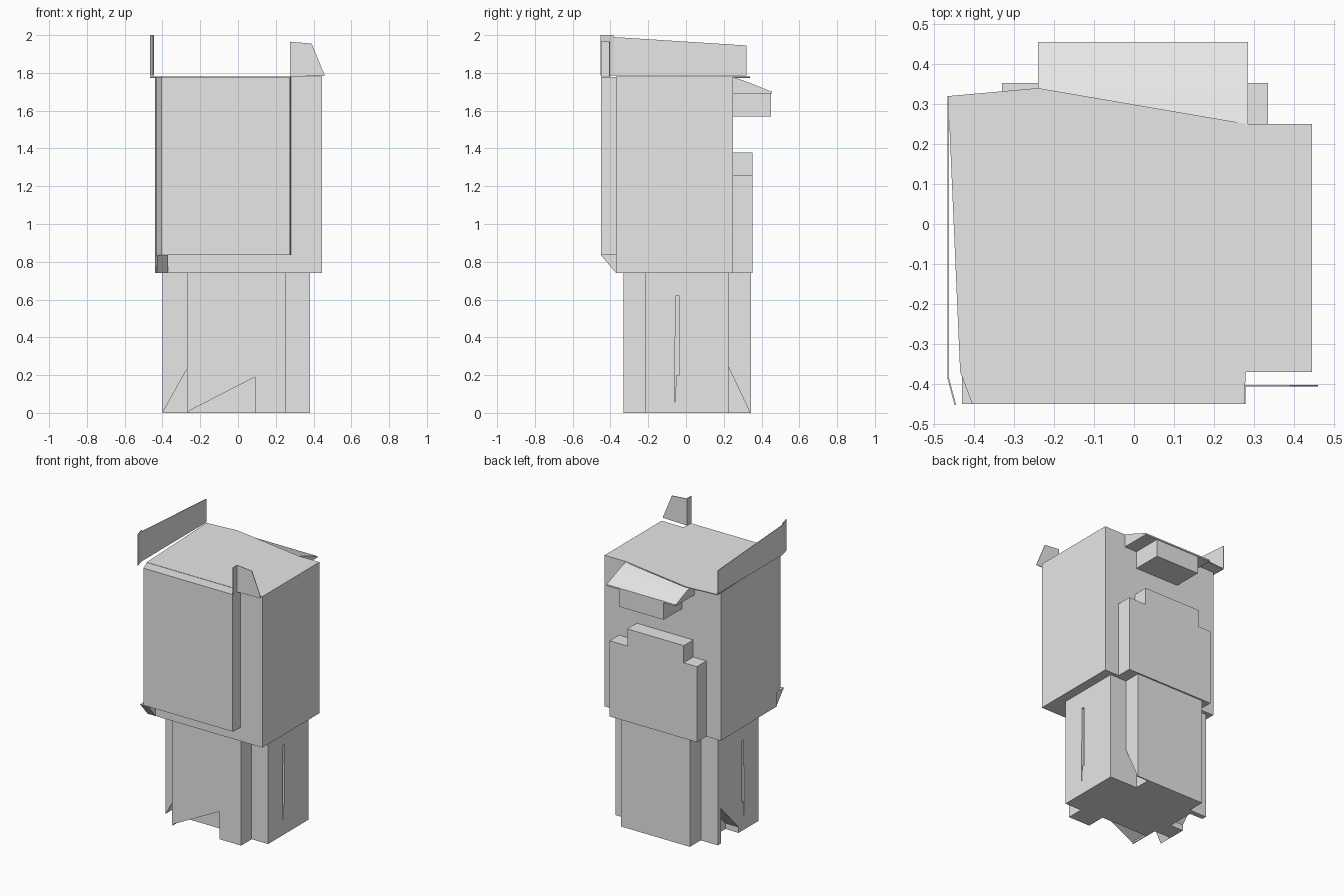
import bpy, bmesh

if "Cube" in bpy.data.objects:
    bpy.data.objects.remove(bpy.data.objects["Cube"])

grey = bpy.data.materials.new("plain grey")
grey.diffuse_color = (0.8, 0.8, 0.8, 1)
grey.use_nodes = True
grey.node_tree.nodes["Principled BSDF"].inputs["Base Color"].default_value = grey.diffuse_color


def prism(name, pts, axis, a, b):
    """Extrude a 2D outline along an axis from a to b."""
    place = {'x': lambda u, v, t: (t, u, v),
             'y': lambda u, v, t: (u, t, v),
             'z': lambda u, v, t: (u, v, t)}[axis]
    bm = bmesh.new()
    lo = [bm.verts.new(place(u, v, a)) for u, v in pts]
    hi = [bm.verts.new(place(u, v, b)) for u, v in pts]
    n = len(pts)
    bm.faces.new(lo)
    bm.faces.new(hi[::-1])
    for i in range(n):
        bm.faces.new((lo[i], lo[(i + 1) % n], hi[(i + 1) % n], hi[i]))
    bmesh.ops.recalc_face_normals(bm, faces=bm.faces)
    me = bpy.data.meshes.new(name)
    bm.to_mesh(me)
    bm.free()
    me.materials.append(grey)
    ob = bpy.data.objects.new(name, me)
    bpy.context.collection.objects.link(ob)
    return ob


def rect(u0, u1, v0, v1):
    return [(u0, v0), (u1, v0), (u1, v1), (u0, v1)]


def cut(target, name, pts, axis, a, b):
    c = prism(name, pts, axis, a, b)
    c.hide_render = True
    c.hide_viewport = True
    c.display_type = 'WIRE'
    m = target.modifiers.new(name, 'BOOLEAN')
    m.operation = 'DIFFERENCE'
    m.solver = 'EXACT'
    m.object = c


# Upper block and its overhanging top sheet
prism("upper_block", [(-.435, -.37), (.445, -.37), (.445, .25), (-.44, .25)], 'z', .74, 1.775)
prism("top_sheet", [(-.435, -.37), (.445, -.37), (.445, .25), (.285, .25),
                    (-.24, .34), (-.465, .32)], 'z', 1.774, 1.78)

# Front panel with a chamfered left edge and a sloped lower corner
prism("front_panel", [(-.405, -.45), (.275, -.45), (.28, -.37), (-.435, -.37)], 'z', .835, 1.778)
prism("front_lower_corner", [(-.45, .835), (-.37, .835), (-.37, .74)], 'x', -.43, -.37)

# Back visor and the block below it
prism("visor", [(.25, 1.778), (.33, 1.75), (.455, 1.70), (.455, 1.69), (.25, 1.69)], 'x', -.24, .285)
prism("visor_block", rect(.25, .45, 1.57, 1.695), 'x', -.145, .19)

# Stepped back panel
prism("back_panel", [(-.33, .74), (.335, .74), (.335, 1.26), (.2, 1.26), (.2, 1.378),
                     (-.23, 1.378), (-.23, 1.26), (-.33, 1.26)], 'y', .25, .353)

# Upright fins on the top
prism("left_fin", [(-.385, 1.785), (.32, 1.785), (.32, 1.945), (-.385, 1.99)], 'x', -.467, -.463)
prism("left_fin_fold", [(-.467, -.385), (-.463, -.385), (-.445, -.453), (-.449, -.453)], 'z', 1.785, 2.0)
prism("right_fin", [(.275, 1.78), (.46, 1.785), (.39, 1.955), (.275, 1.965)], 'y', -.407, -.403)
prism("right_fin_fold", rect(.275, .279, -.45, -.403), 'z', 1.78, 1.965)

# Lower block: plus-shaped section
lower = prism("lower_block", [(-.27, -.33), (.255, -.33), (.255, -.215), (.38, -.215),
                              (.38, .225), (.255, .225), (.255, .343), (-.27, .343),
                              (-.27, .225), (-.4, .225), (-.4, -.215), (-.27, -.215)], 'z', 0, .745)

# Torn lower edges and side slots
cut(lower, "cutter_front", [(-.27, -.02), (-.26, .01), (.09, .19), (.09, -.02)], 'y', -.4, -.2)
cut(lower, "cutter_front_corner", [(-.39, -.02), (-.4, .0), (-.271, .23), (-.271, -.02)], 'y', -.3, -.12)
cut(lower, "cutter_left", [(.19, -.02), (.19, .24), (0, .04), (0, -.02)], 'x', -.5, -.3)
cut(lower, "cutter_back_corner", [(.226, -.02), (.226, .24), (.335, .01), (.335, -.02)], 'x', .17, .3)
for side, x0, x1 in (("right", .36, .42), ("left", -.44, -.38)):
    cut(lower, "cutter_slot_" + side, [(-.06, .05), (-.05, .2), (-.035, .2), (-.035, .62), (-.055, .62)], 'x', x0, x1)
